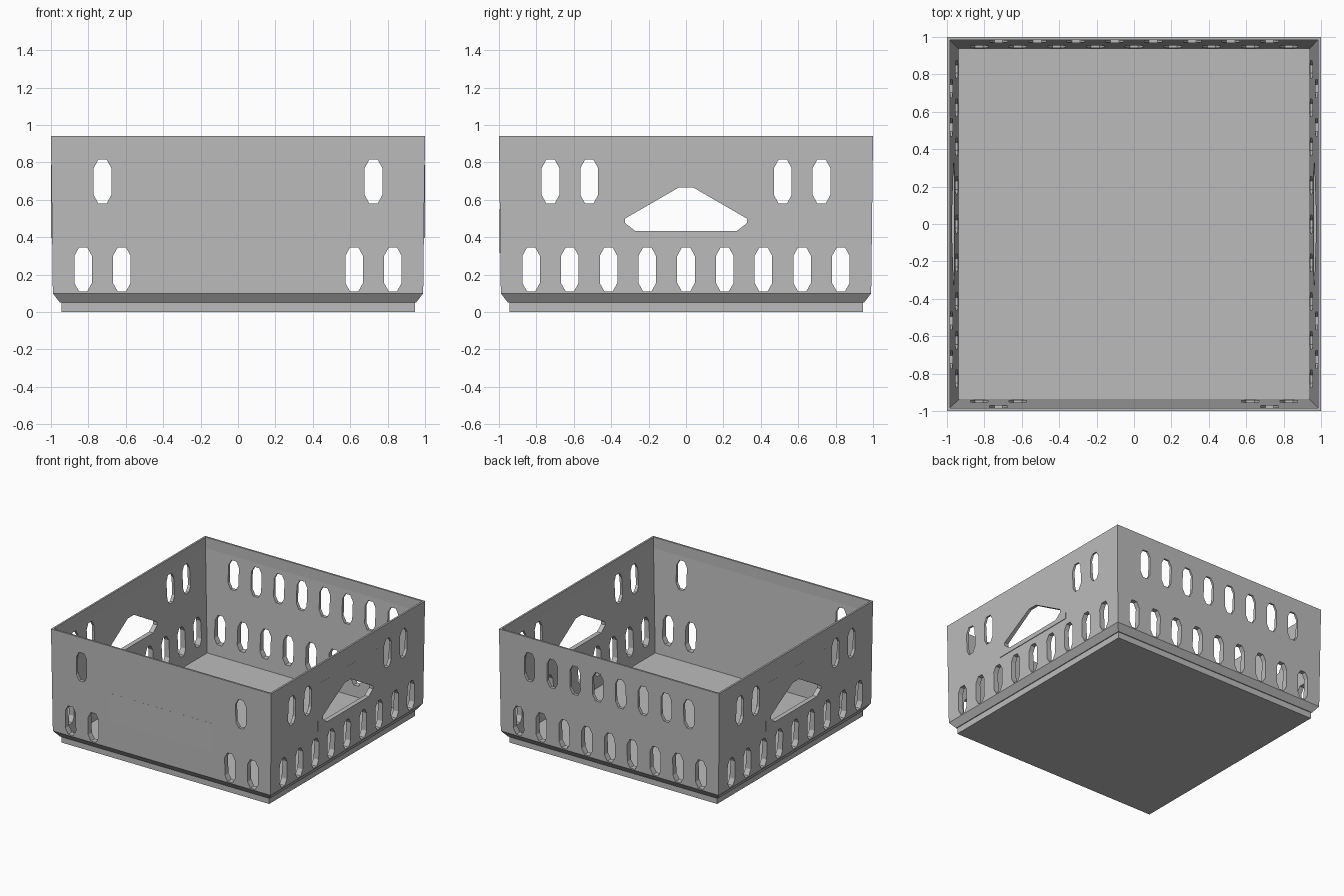
import bpy
import bmesh
from math import radians
from mathutils import Matrix, Vector

old = bpy.data.objects.get("Cube")
if old:
    bpy.data.objects.remove(old, do_unlink=True)

grey = bpy.data.materials.new("plain grey")
grey.use_nodes = True
COLOUR = (0.5, 0.5, 0.5, 1)
grey.diffuse_color = COLOUR
grey.node_tree.nodes["Principled BSDF"].inputs["Base Color"].default_value = COLOUR

FRONT, RIGHT, BACK, LEFT = 0, 90, 180, 270
PITCH = 0.207


def make_object(name, bm):
    bmesh.ops.recalc_face_normals(bm, faces=bm.faces)
    mesh = bpy.data.meshes.new(name)
    bm.to_mesh(mesh)
    bm.free()
    mesh.materials.append(grey)
    obj = bpy.data.objects.new(name, mesh)
    bpy.context.collection.objects.link(obj)
    return obj


def prism(bm, side, outline, near, far):
    """Extrude a wall outline (along, height) between two distances from the centre."""
    turn = Matrix.Rotation(radians(side), 3, "Z")
    rings = [[bm.verts.new(turn @ Vector((u, -d, z))) for u, z in outline] for d in (near, far)]
    bm.faces.new(rings[0])
    bm.faces.new(rings[1])
    n = len(outline)
    for i in range(n):
        j = (i + 1) % n
        bm.faces.new((rings[0][i], rings[0][j], rings[1][j], rings[1][i]))


def mirrored(half):
    return half + [(-u, z) for u, z in reversed(half)]


def slot(bm, side, u, low, high):
    half = [(0.022, low), (0.047, low + 0.045), (0.047, high - 0.045), (0.022, high)]
    prism(bm, side, [(u + a, z) for a, z in mirrored(half)], 0.9, 1.1)


# Crate shell: square rings from the foot, up the outside and down the inside
bm = bmesh.new()
profile = [(0.945, 0), (0.945, 0.05), (0.952, 0.05), (0.99, 0.1), (1.0, 0.94),
           (0.985, 0.94), (0.985, 0.85), (0.935, 0.02)]
rings = [[bm.verts.new((sx * h, sy * h, z)) for sx, sy in ((-1, -1), (1, -1), (1, 1), (-1, 1))]
         for h, z in profile]
for a, b in zip(rings, rings[1:]):
    for i in range(4):
        j = (i + 1) % 4
        bm.faces.new((a[i], a[j], b[j], b[i]))
bm.faces.new(rings[0])
bm.faces.new(rings[-1])
shell = make_object("crate_shell", bm)

# Slot and handle cutters
bm = bmesh.new()
full_lower = range(-4, 5)
lower = {FRONT: (-4, -3, 3, 4), RIGHT: full_lower, BACK: full_lower, LEFT: full_lower}
ends = (-3.5, -2.5, 2.5, 3.5)
upper = {FRONT: (-3.5, 3.5), RIGHT: ends, BACK: [i - 3.5 for i in range(8)], LEFT: ends}
for side in (FRONT, RIGHT, BACK, LEFT):
    for k in lower[side]:
        slot(bm, side, k * PITCH, 0.11, 0.345)
    for k in upper[side]:
        slot(bm, side, k * PITCH, 0.58, 0.815)
handle = mirrored([(0.27, 0.432), (0.325, 0.475), (0.325, 0.5), (0.04, 0.665)])
for side in (RIGHT, LEFT):
    prism(bm, side, handle, 0.9, 1.1)
cutter = make_object("opening_cutter", bm)
cutter.hide_render = True


# Upright plates that stand slightly proud of the tapered walls
def plate(name, side, width, low, high, face):
    bm = bmesh.new()
    prism(bm, side, mirrored([(width, low), (width, high)]), 0.989, face)
    return make_object(name, bm)


plate("front_label_plate", FRONT, 0.47, 0.315, 0.55, 0.9958)
right_plate = plate("right_handle_plate", RIGHT, 0.385, 0.395, 0.785, 0.9985)
left_plate = plate("left_handle_plate", LEFT, 0.385, 0.395, 0.785, 0.9985)

# Cut the openings and keep the result as plain meshes
for obj in (shell, right_plate, left_plate):
    mod = obj.modifiers.new("openings", "BOOLEAN")
    mod.operation = "DIFFERENCE"
    mod.solver = "EXACT"
    mod.object = cutter
    bpy.context.view_layer.update()
    cut = bpy.data.meshes.new_from_object(obj.evaluated_get(bpy.context.evaluated_depsgraph_get()))
    obj.modifiers.clear()
    obj.data = cut
bpy.data.objects.remove(cutter, do_unlink=True)
